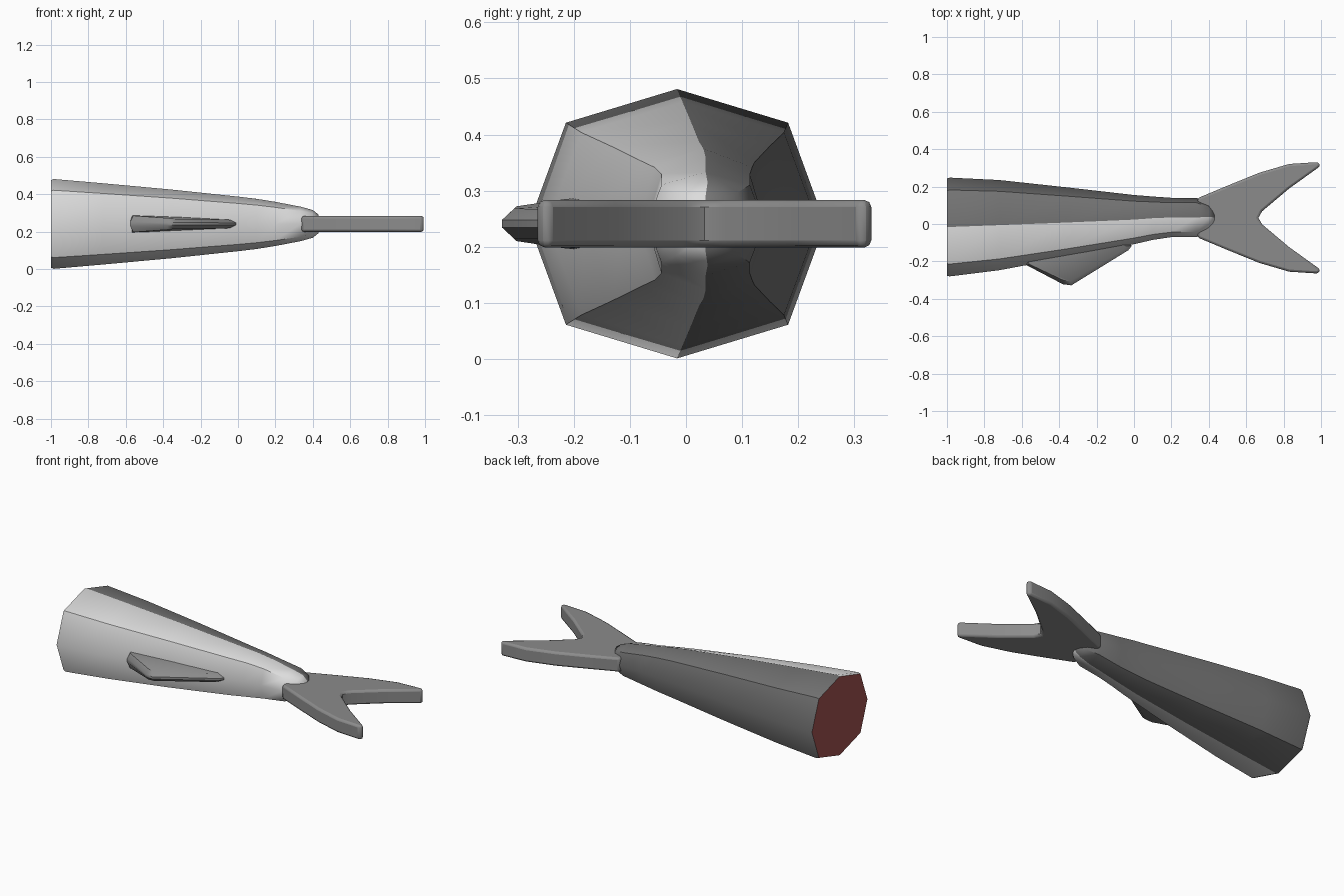
import bpy, bmesh, math

if "Cube" in bpy.data.objects:
    bpy.data.objects.remove(bpy.data.objects["Cube"])

ZC = 0.241  # height of the mid plane


def material(name, rgb):
    m = bpy.data.materials.new(name)
    m.diffuse_color = (*rgb, 1)
    m.use_nodes = True
    m.node_tree.nodes["Principled BSDF"].inputs["Base Color"].default_value = m.diffuse_color
    return m


back_grey = material("dark grey back", (0.175, 0.175, 0.175))
belly_grey = material("pale grey belly", (0.72, 0.72, 0.72))
flesh_red = material("cut red", (0.36, 0.085, 0.08))
fin_grey = material("fin grey", (0.26, 0.26, 0.26))


def finish(name, bm, mats, angle):
    bmesh.ops.recalc_face_normals(bm, faces=bm.faces)
    me = bpy.data.meshes.new(name)
    bm.to_mesh(me)
    bm.free()
    for m in mats:
        me.materials.append(m)
    ob = bpy.data.objects.new(name, me)
    bpy.context.collection.objects.link(ob)
    bpy.ops.object.select_all(action='DESELECT')
    ob.select_set(True)
    bpy.context.view_layer.objects.active = ob
    bpy.ops.object.shade_smooth_by_angle(angle=math.radians(angle))
    return ob


def bridge(bm, a, b, mat=lambda i: 0):
    n = len(a)
    for i in range(n):
        j = (i + 1) % n
        bm.faces.new((a[i], a[j], b[j], b[i])).material_index = mat(i)


# Body: eight-sided rings (x, low y, high y, half height)
stations = [
    (-1.0, -0.277, 0.244, 0.234), (-0.985, -0.28, 0.248, 0.24),
    (-0.72, -0.247, 0.235, 0.217), (-0.36, -0.180, 0.196, 0.184),
    (0.0, -0.108, 0.155, 0.146), (0.10, -0.085, 0.147, 0.134),
    (0.20, -0.07, 0.14, 0.118), (0.335, -0.07, 0.14, 0.092),
    (0.40, -0.033, 0.11, 0.074), (0.43, 0.005, 0.065, 0.05),
]
# unit octagon, starting at the top and going round the back (+y) side
octagon = [(0, 1), (0.75, 0.75), (1, 0), (0.75, -0.75),
           (0, -1), (-0.75, -0.75), (-1, 0), (-0.75, 0.75)]
bm = bmesh.new()
rings = []
for x, lo, hi, h in stations:
    c, w = (lo + hi) / 2, (hi - lo) / 2
    rings.append([bm.verts.new((x, c + w * u, ZC + h * v)) for u, v in octagon])
for a, b in zip(rings, rings[1:]):
    bridge(bm, a, b, lambda i: 0 if i < 4 else 1)
# cut end is red; small nose at the tail is split into back and belly
bm.faces.new(rings[0]).material_index = 2
end = rings[-1]
bm.faces.new(end[0:5]).material_index = 0
bm.faces.new(end[4:8] + end[0:1]).material_index = 1
finish("fish_body", bm, [back_grey, belly_grey, flesh_red], 50)

# Tail fin: upper half outline mirrored about its axis, extruded and bevelled
AXIS = 0.033
half = [(0.34, 0.105), (0.50, 0.172), (0.67, 0.241), (0.83, 0.288),
        (0.985, 0.298), (0.997, 0.277), (0.83, 0.157), (0.685, 0.035)]
outline = [(x, AXIS + d) for x, d in half] + [(0.665, AXIS)]
outline += [(x, AXIS - d) for x, d in reversed(half)]
bm = bmesh.new()
face = bm.faces.new([bm.verts.new((x, y, ZC - 0.042)) for x, y in outline])
ext = bmesh.ops.extrude_face_region(bm, geom=[face])
bmesh.ops.translate(bm, vec=(0, 0, 0.084),
                    verts=[v for v in ext['geom'] if isinstance(v, bmesh.types.BMVert)])
tail = finish("tail_fin", bm, [fin_grey], 50)
bev = tail.modifiers.new("rounded rim", 'BEVEL')
bev.width, bev.segments = 0.018, 2
bev.limit_method, bev.angle_limit = 'ANGLE', math.radians(60)

# Belly fin: sharp rim with raised, tapering flat sides
rim = [(-0.575, -0.195), (-0.575, -0.22), (-0.38, -0.322), (-0.335, -0.328),
       (-0.03, -0.14), (-0.01, -0.115), (-0.05, -0.105), (-0.30, -0.12)]
inner = [(-0.57, -0.19, 0.046), (-0.56, -0.215, 0.044), (-0.375, -0.302, 0.031),
         (-0.34, -0.306, 0.027), (-0.06, -0.137, 0.024), (-0.04, -0.118, 0.021),
         (-0.06, -0.11, 0.024), (-0.30, -0.125, 0.038)]
bm = bmesh.new()
top = [bm.verts.new((x, y, ZC + t)) for x, y, t in inner]
low = [bm.verts.new((x, y, ZC - t)) for x, y, t in inner]
upper = [bm.verts.new((x, y, ZC + 0.25 * t[2])) for (x, y), t in zip(rim, inner)]
lower = [bm.verts.new((x, y, ZC - 0.25 * t[2])) for (x, y), t in zip(rim, inner)]
for a, b in ((top, upper), (upper, lower), (lower, low)):
    bridge(bm, a, b)
bm.faces.new(top)
bm.faces.new(low)
finish("belly_fin", bm, [fin_grey], 40)
